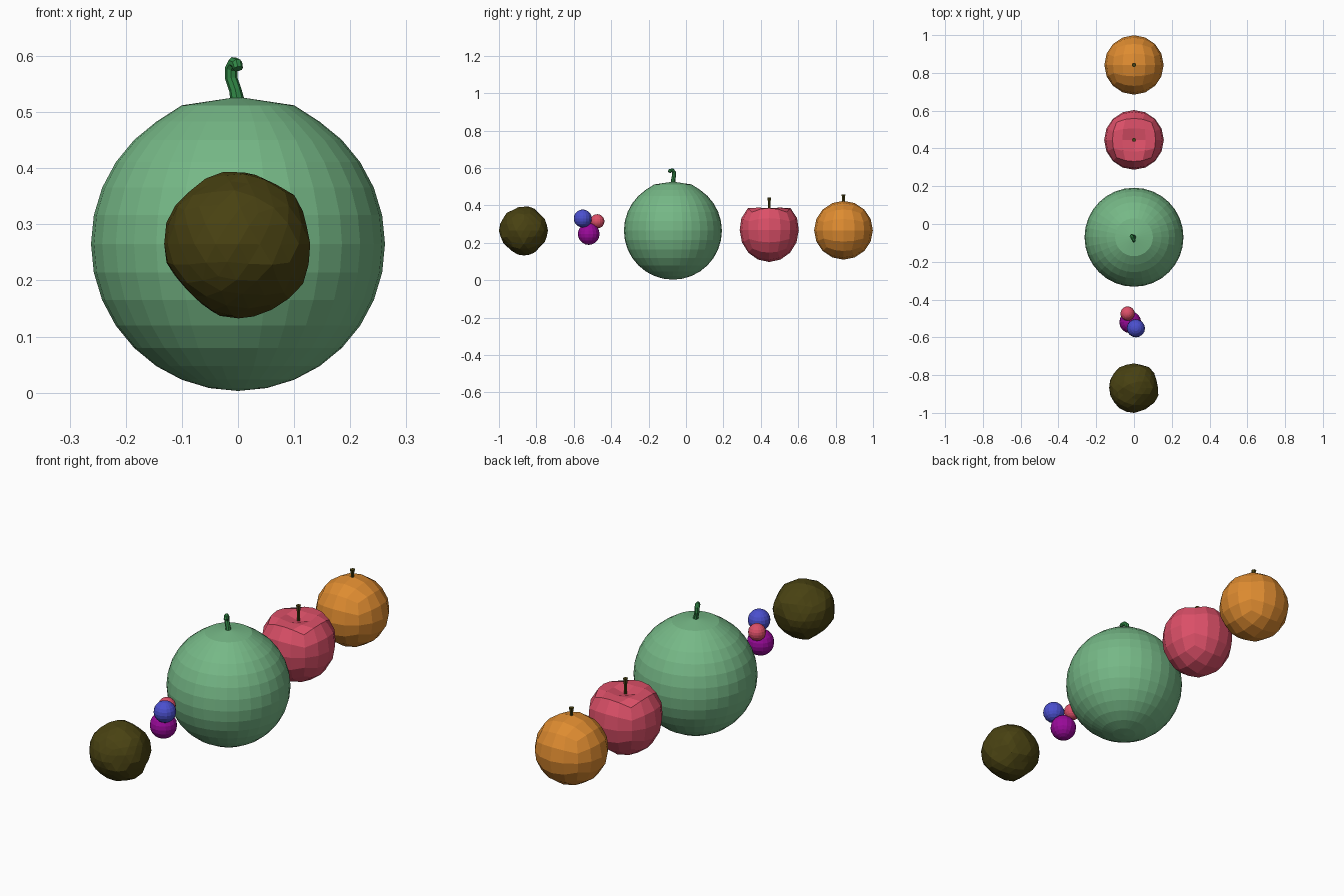
import bpy, bmesh, math, random
from mathutils import Vector, noise

if "Cube" in bpy.data.objects:
    bpy.data.objects.remove(bpy.data.objects["Cube"])


def material(name, rgb):
    m = bpy.data.materials.new(name)
    m.use_nodes = True
    m.diffuse_color = (*rgb, 1)
    m.node_tree.nodes["Principled BSDF"].inputs["Base Color"].default_value = (*rgb, 1)
    return m


MELON = material("melon green", (0.18, 0.48, 0.24))
STALK = material("stalk green", (0.03, 0.24, 0.06))
RED = material("apple red", (0.72, 0.08, 0.14))
ORANGE = material("orange peel", (0.73, 0.26, 0.03))
BROWN = material("dark brown", (0.066, 0.054, 0.006))
PURPLE = material("berry purple", (0.32, 0.003, 0.32))
BLUE = material("berry blue", (0.07, 0.08, 0.62))


def add_object(name, bm, mat, location):
    bmesh.ops.recalc_face_normals(bm, faces=bm.faces)
    mesh = bpy.data.meshes.new(name)
    bm.to_mesh(mesh)
    bm.free()
    mesh.materials.append(mat)
    obj = bpy.data.objects.new(name, mesh)
    obj.location = location
    bpy.context.collection.objects.link(obj)
    return obj


def uv_ball(name, r, segments, rings, mat, location, shape=None):
    bm = bmesh.new()
    bmesh.ops.create_uvsphere(bm, u_segments=segments, v_segments=rings, radius=r)
    if shape:
        shape(bm)
    return add_object(name, bm, mat, location)


def quad_ball(r, cuts=3):
    """Cube with evenly divided faces, rounded into a ball."""
    bm = bmesh.new()
    bmesh.ops.create_cube(bm, size=2)
    bmesh.ops.subdivide_edges(bm, edges=bm.edges[:], cuts=cuts, use_grid_fill=True)
    for v in bm.verts:
        v.co = Vector([math.tan(c * math.pi / 4) for c in v.co]).normalized() * r
    return bm


def tube(name, path, radii, sides, mat, location):
    """Loft rings along a path of points."""
    bm = bmesh.new()
    points = [Vector(p) for p in path]
    rings = []
    for i, p in enumerate(points):
        along = points[min(i + 1, len(points) - 1)] - points[max(i - 1, 0)]
        turn = Vector((0, 0, 1)).rotation_difference(along.normalized())
        angles = [2 * math.pi * k / sides for k in range(sides)]
        rings.append([bm.verts.new(p + turn @ Vector((math.cos(a), math.sin(a), 0)) * radii[i])
                      for a in angles])
    for a, b in zip(rings, rings[1:]):
        for k in range(sides):
            n = (k + 1) % sides
            bm.faces.new((a[k], a[n], b[n], b[k]))
    bm.faces.new(rings[0])
    bm.faces.new(rings[-1])
    return add_object(name, bm, mat, location)


# Melon with a slightly flattened crown
def flatten_crown(bm):
    for v in bm.verts:
        if v.co.z > 0.235:
            v.co.z = 0.262 - 0.15 * math.hypot(v.co.x, v.co.y)


uv_ball("melon", 0.262, 32, 16, MELON, (0, -0.07, 0.265), flatten_crown)
tube("melon_stalk",
     [(0, 0, -0.01), (-0.005, 0.002, 0.015), (-0.012, 0.006, 0.035), (-0.012, 0.005, 0.053),
      (-0.007, -0.004, 0.063), (-0.002, -0.015, 0.061), (0, -0.02, 0.052)],
     [0.013, 0.011, 0.011, 0.011, 0.011, 0.01, 0.009], 8, STALK, (0, -0.07, 0.525))

# Apple: wide shoulders, dimpled top, narrower base
bm = quad_ball(0.158)
for v in bm.verts:
    x, y, z = v.co
    out = math.hypot(x, y)
    if z > 0:
        v.co.z = min(z * 1.05, 0.12 - 0.02 * max(0, 1 - out / 0.08))
        v.co.x, v.co.y = x * 1.02, y * 1.02
    else:
        v.co.z = z * 1.08
add_object("apple", bm, RED, (0, 0.445, 0.268))
tube("apple_stem", [(0, 0, 0), (0, 0, 0.035), (0, 0, 0.072)],
     [0.007, 0.007, 0.011], 6, BROWN, (0, 0.445, 0.37))

# Orange
add_object("orange", quad_ball(0.157), ORANGE, (0, 0.842, 0.267))
tube("orange_stem", [(0, 0, 0), (0, 0, 0.025), (0, 0, 0.042)],
     [0.008, 0.008, 0.012], 6, BROWN, (0, 0.842, 0.415))

# Berry cluster
for name, r, mat, loc in [("blue_berry", 0.048, BLUE, (0.01, -0.552, 0.33)),
                          ("purple_berry", 0.058, PURPLE, (-0.02, -0.52, 0.247)),
                          ("red_berry", 0.038, RED, (-0.034, -0.474, 0.315))]:
    uv_ball(name, r, 16, 10, mat, loc)

# Rough husk ball, chipped by slicing off small caps at random angles
random.seed(4)
bm = bmesh.new()
bmesh.ops.create_icosphere(bm, subdivisions=3, radius=0.133)
for v in bm.verts:
    v.co *= 1 + 0.03 * noise.noise(v.co * 22)
for i in range(45):
    n = Vector([random.gauss(0, 1) for k in range(3)]).normalized()
    depth = random.uniform(0.122, 0.128)
    for v in bm.verts:
        over = v.co.dot(n) - depth
        if over > 0:
            v.co -= n * over
bmesh.ops.dissolve_limit(bm, angle_limit=math.radians(7), verts=bm.verts[:], edges=bm.edges[:])
add_object("husk_ball", bm, BROWN, (0.001, -0.867, 0.265))
